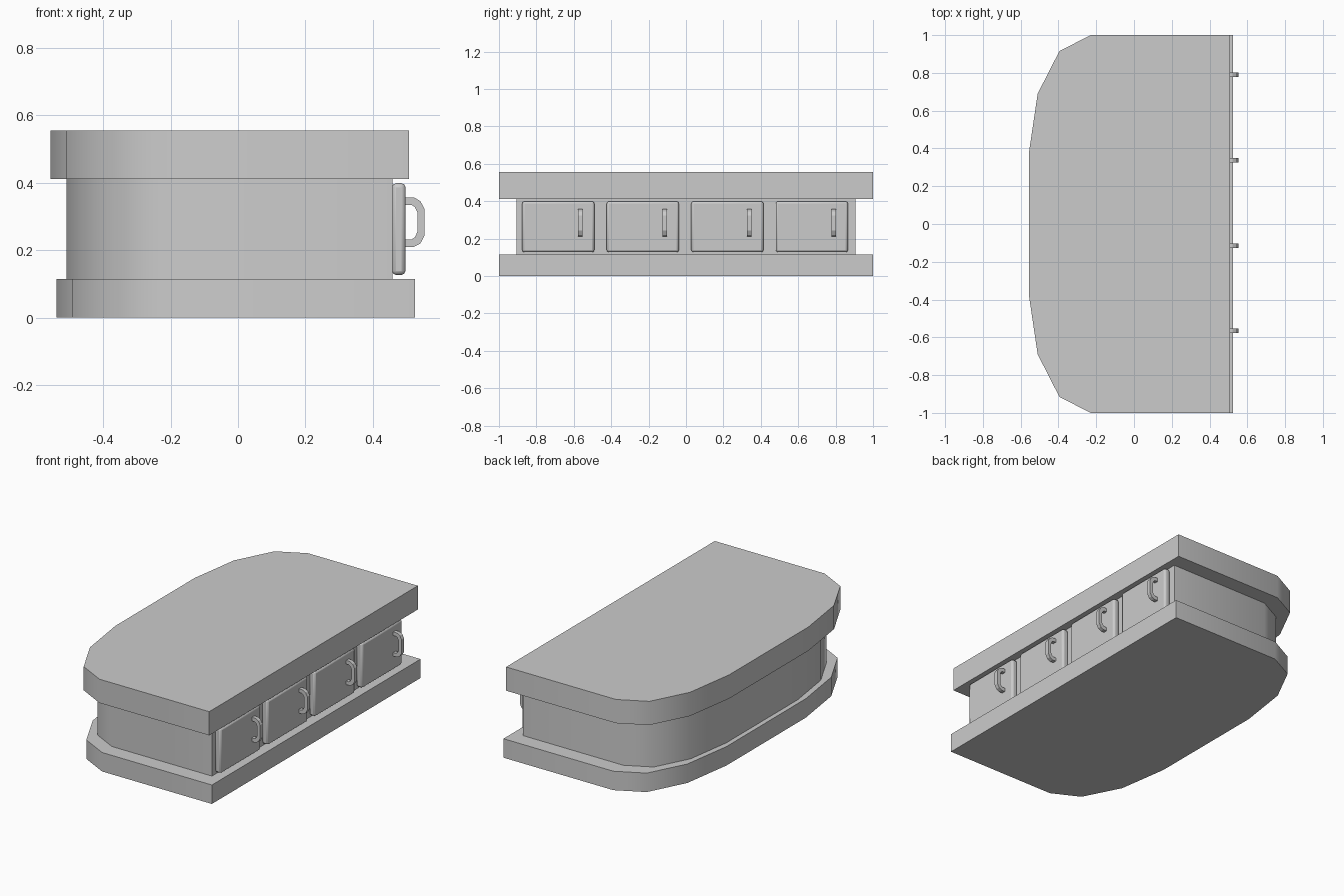
import bpy, bmesh, math

if "Cube" in bpy.data.objects:
    bpy.data.objects.remove(bpy.data.objects["Cube"])


def extrude(name, pts, to_vec, depth, smooth=0):
    """Extrude a closed 2D outline; to_vec(u, v, t) maps it into space."""
    bm = bmesh.new()
    near = [bm.verts.new(to_vec(u, v, 0)) for u, v in pts]
    far = [bm.verts.new(to_vec(u, v, depth)) for u, v in pts]
    bm.faces.new(near)
    bm.faces.new(far)
    n = len(pts)
    for i in range(n):
        j = (i + 1) % n
        bm.faces.new((near[i], near[j], far[j], far[i]))
    bmesh.ops.recalc_face_normals(bm, faces=bm.faces)
    me = bpy.data.meshes.new(name)
    bm.to_mesh(me)
    bm.free()
    ob = bpy.data.objects.new(name, me)
    bpy.context.collection.objects.link(ob)
    bpy.ops.object.select_all(action='DESELECT')
    ob.select_set(True)
    bpy.context.view_layer.objects.active = ob
    if smooth:
        bpy.ops.object.shade_smooth_by_angle(angle=math.radians(smooth))
    return ob


# Shared plan outline: straight side at +x, faceted bow at -x
half = [(0.507, 1), (-0.23, 1), (-0.395, 0.915), (-0.51, 0.69), (-0.556, 0.38)]
outline = half + [(x, -y) for x, y in reversed(half)]


def slab(name, z0, z1, dx, sx=1.0, sy=1.0):
    pts = [(x * sx + dx, y * sy) for x, y in outline]
    return extrude(name, pts, lambda u, v, t: (u, v, z0 + t), z1 - z0, 40)


slab("base_plinth", 0, 0.115, 0.018)
slab("cabinet_body", 0.10, 0.43, -0.003, 0.911, 0.905)
slab("counter_top", 0.411, 0.555, 0)

# Handle side profile in x-z
handle = [(0.493, 0.357), (0.522, 0.357), (0.541, 0.346), (0.553, 0.324),
          (0.553, 0.243), (0.541, 0.220), (0.522, 0.210), (0.493, 0.210),
          (0.493, 0.232), (0.515, 0.232), (0.525, 0.239), (0.532, 0.254),
          (0.532, 0.313), (0.525, 0.328), (0.515, 0.335), (0.493, 0.335)]

# Four doors, each with a pull handle
for i in range(4):
    yc = -0.683 + 0.452 * i
    w = 0.193
    rect = [(yc - w, 0.127), (yc + w, 0.127), (yc + w, 0.399), (yc - w, 0.399)]
    door = extrude(f"door_{i + 1}", rect, lambda u, v, t: (0.457 + t, u, v), 0.04)
    mod = door.modifiers.new("rounded_edges", 'BEVEL')
    mod.width = 0.012
    mod.segments = 2
    bpy.ops.object.shade_smooth_by_angle(angle=math.radians(50))
    y0 = yc + 0.105
    extrude(f"door_handle_{i + 1}", handle, lambda u, v, t: (u, y0 + t, v), 0.024)
